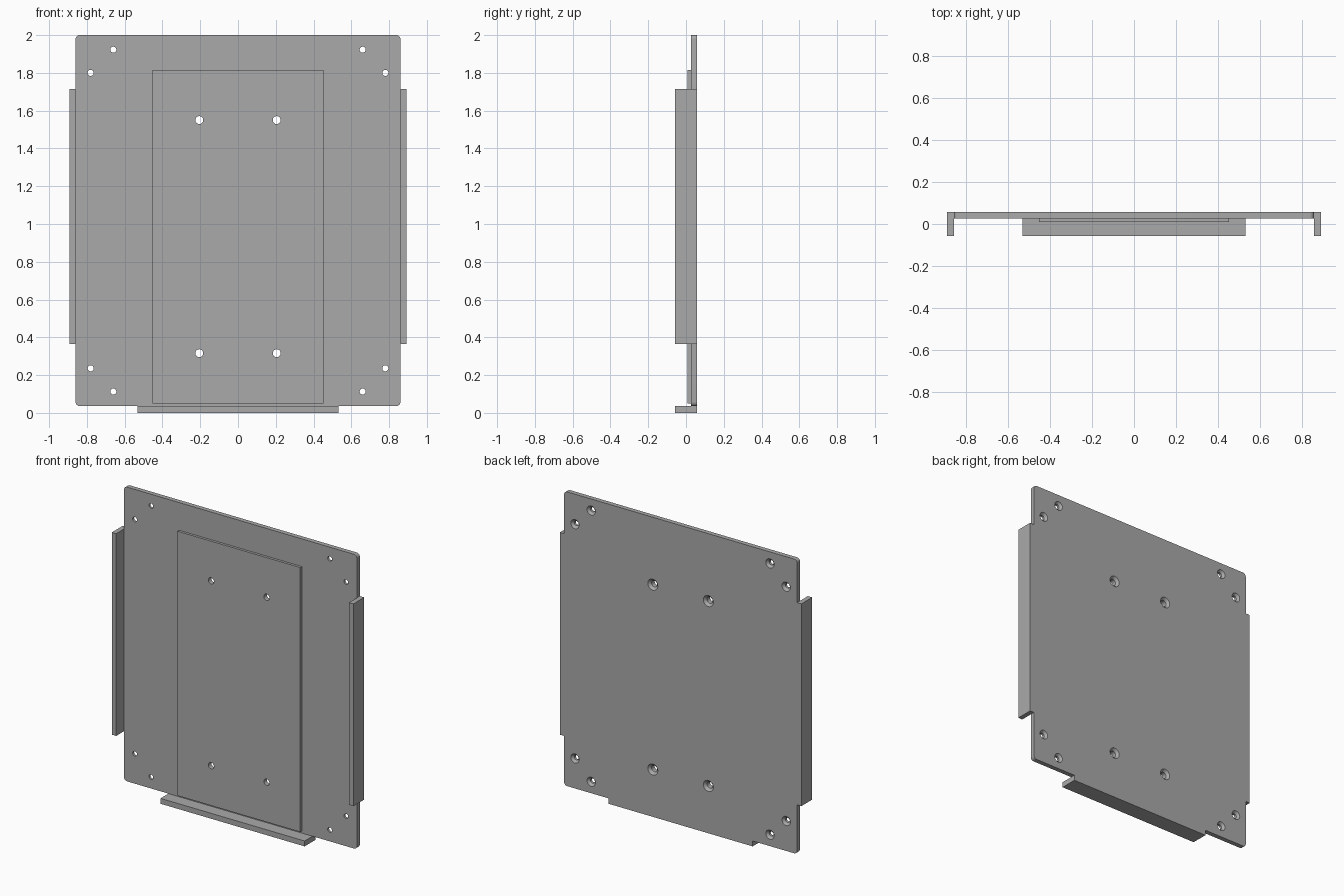
import bpy, bmesh, math
from mathutils import Matrix, Vector

cube = bpy.data.objects.get("Cube")
if cube:
    bpy.data.objects.remove(cube, do_unlink=True)

grey = bpy.data.materials.new("plain_grey")
grey.use_nodes = True
COLOUR = (0.4, 0.4, 0.4, 1)
grey.diffuse_color = COLOUR
grey.node_tree.nodes["Principled BSDF"].inputs["Base Color"].default_value = COLOUR

# Sheet layers along y: lip front, panel front, plate front, back
LIP, PANEL, FRONT, BACK = -0.057, 0.009, 0.026, 0.057


def finish(name, bm):
    mesh = bpy.data.meshes.new(name)
    bmesh.ops.recalc_face_normals(bm, faces=bm.faces[:])
    bm.to_mesh(mesh)
    bm.free()
    obj = bpy.data.objects.new(name, mesh)
    bpy.context.collection.objects.link(obj)
    mesh.materials.append(grey)
    return obj


def box(name, x0, x1, y0, y1, z0, z1, radius=0):
    bm = bmesh.new()
    bmesh.ops.create_cube(bm, size=1)
    for v in bm.verts:
        v.co = Vector((x0 if v.co.x < 0 else x1,
                       y0 if v.co.y < 0 else y1,
                       z0 if v.co.z < 0 else z1))
    if radius:
        corners = [e for e in bm.edges
                   if abs(e.verts[0].co.y - e.verts[1].co.y) > 0.001]
        bmesh.ops.bevel(bm, geom=corners, offset=radius, segments=6,
                        profile=0.5, affect='EDGES')
    return finish(name, bm)


def screw_cutter(bm, x, z, r, head):
    """Revolved screw shape: straight shank with a conical head at the back."""
    cone = head - r
    profile = [(0, LIP), (r, LIP), (r, BACK - cone), (head + 0.02, BACK + 0.02), (0, BACK + 0.02)]
    verts = [bm.verts.new((x + a, y, z)) for a, y in profile]
    edges = [bm.edges.new(pair) for pair in zip(verts, verts[1:])]
    bmesh.ops.spin(bm, geom=verts + edges, cent=(x, 0, z), axis=(0, 1, 0),
                   angle=math.tau, steps=24, use_merge=True)


# Main plate with rounded corners, and the raised panel on its front
plate = box("back_plate", -0.86, 0.86, FRONT, BACK, 0.036, 2.0, 0.022)
panel = box("raised_panel", -0.453, 0.453, PANEL, FRONT, 0.05, 1.815)

# Folded lips on both sides and along the bottom
for side, name in ((1, "left_lip"), (-1, "right_lip")):
    x0, x1 = sorted((side * 0.86, side * 0.892))
    box(name, x0, x1, LIP, BACK, 0.365, 1.715)
box("bottom_lip", -0.532, 0.532, LIP, BACK, 0, 0.036)

# Countersunk holes: two near each corner, four through the panel
MID = 1.018
bm = bmesh.new()
for sx in (-1, 1):
    for sz in (-1, 1):
        for dx, dz, r, head in ((0.66, 0.905, 0.016, 0.031),
                                (0.78, 0.782, 0.016, 0.031),
                                (0.205, 0.617, 0.021, 0.037)):
            z = MID + sz * dz - (0.085 if dx < 0.5 else 0)
            screw_cutter(bm, sx * dx, z, r, head)
bmesh.ops.remove_doubles(bm, verts=bm.verts[:], dist=0.0001)
cutter = finish("hole_cutter", bm)
cutter.hide_render = True

for obj in (plate, panel):
    mod = obj.modifiers.new("holes", 'BOOLEAN')
    mod.operation = 'DIFFERENCE'
    mod.solver = 'EXACT'
    mod.object = cutter
    bpy.context.view_layer.objects.active = obj
    bpy.ops.object.modifier_apply(modifier=mod.name)
bpy.data.objects.remove(cutter, do_unlink=True)

# Smooth the hole walls and corner rounds, keeping hard edges
bpy.ops.object.select_all(action='DESELECT')
for obj in (plate, panel):
    obj.select_set(True)
bpy.context.view_layer.objects.active = plate
bpy.ops.object.shade_smooth_by_angle(angle=math.radians(30))
